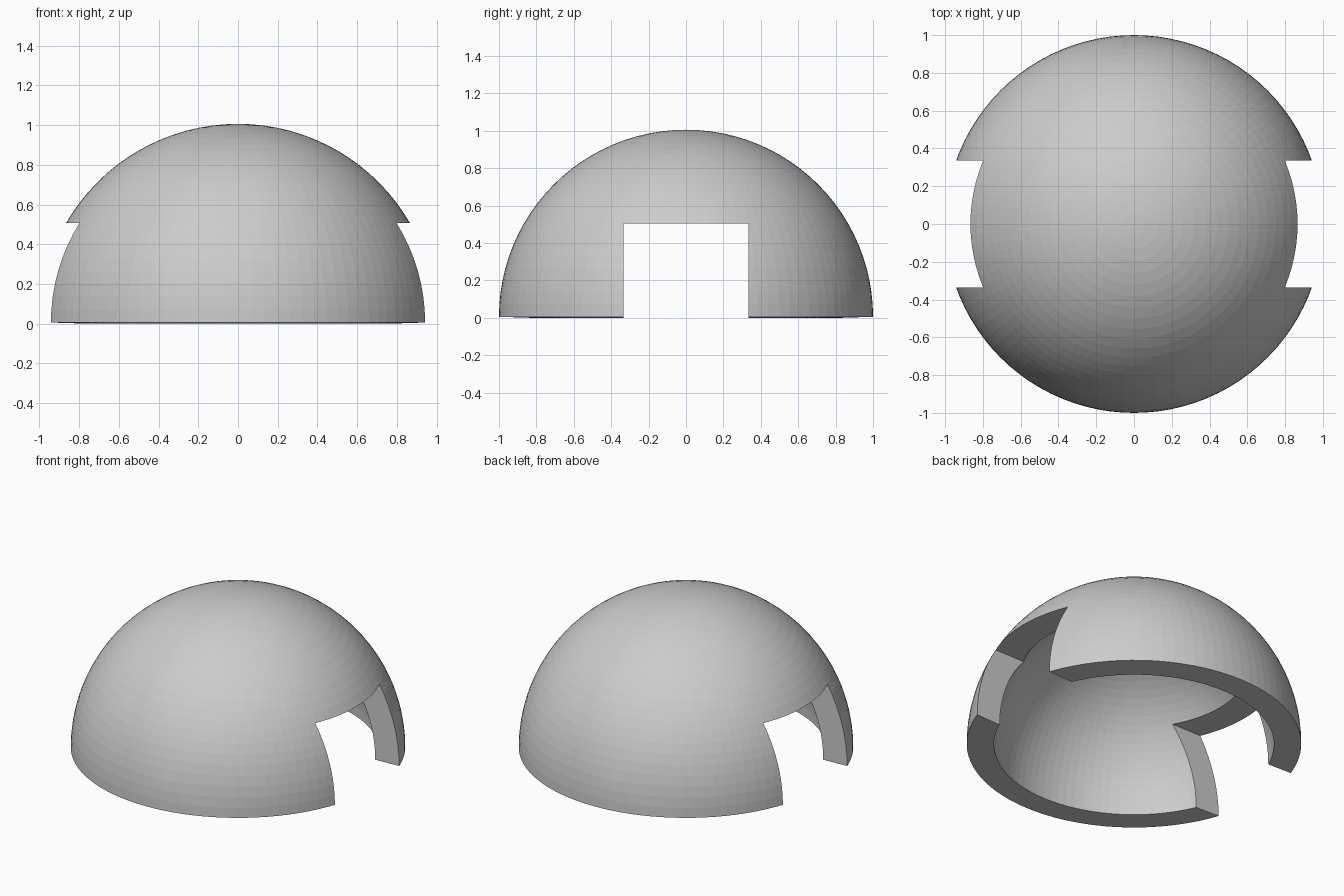
import bpy, bmesh

if "Cube" in bpy.data.objects:
    bpy.data.objects.remove(bpy.data.objects["Cube"])

LIFT = 0.006        # the tilted rim hangs this far below the hemisphere's equator
THICK = 0.163

# Dome: upper half of a sphere, thickened inward
bm = bmesh.new()
bmesh.ops.create_uvsphere(bm, u_segments=96, v_segments=48, radius=1)
low = [v for v in bm.verts if v.co.z < -1e-4]
bmesh.ops.delete(bm, geom=low, context='VERTS')
bmesh.ops.translate(bm, verts=bm.verts, vec=(0, 0, LIFT))
mesh = bpy.data.meshes.new("dome_shell")
bm.to_mesh(mesh)
bm.free()
dome = bpy.data.objects.new("dome_shell", mesh)
bpy.context.collection.objects.link(dome)
shell = dome.modifiers.new("thickness", 'SOLIDIFY')
shell.thickness = THICK
shell.offset = -1

# Doorway tunnel running through both sides along x
bpy.ops.mesh.primitive_cube_add(size=1, location=(0, 0, LIFT))
door = bpy.context.object
door.name = "doorway_cutter"
door.scale = (3, 0.67, 1.0)
door.hide_render = True
door.display_type = 'WIRE'

cut = dome.modifiers.new("doorways", 'BOOLEAN')
cut.operation = 'DIFFERENCE'
cut.solver = 'EXACT'
cut.object = door
